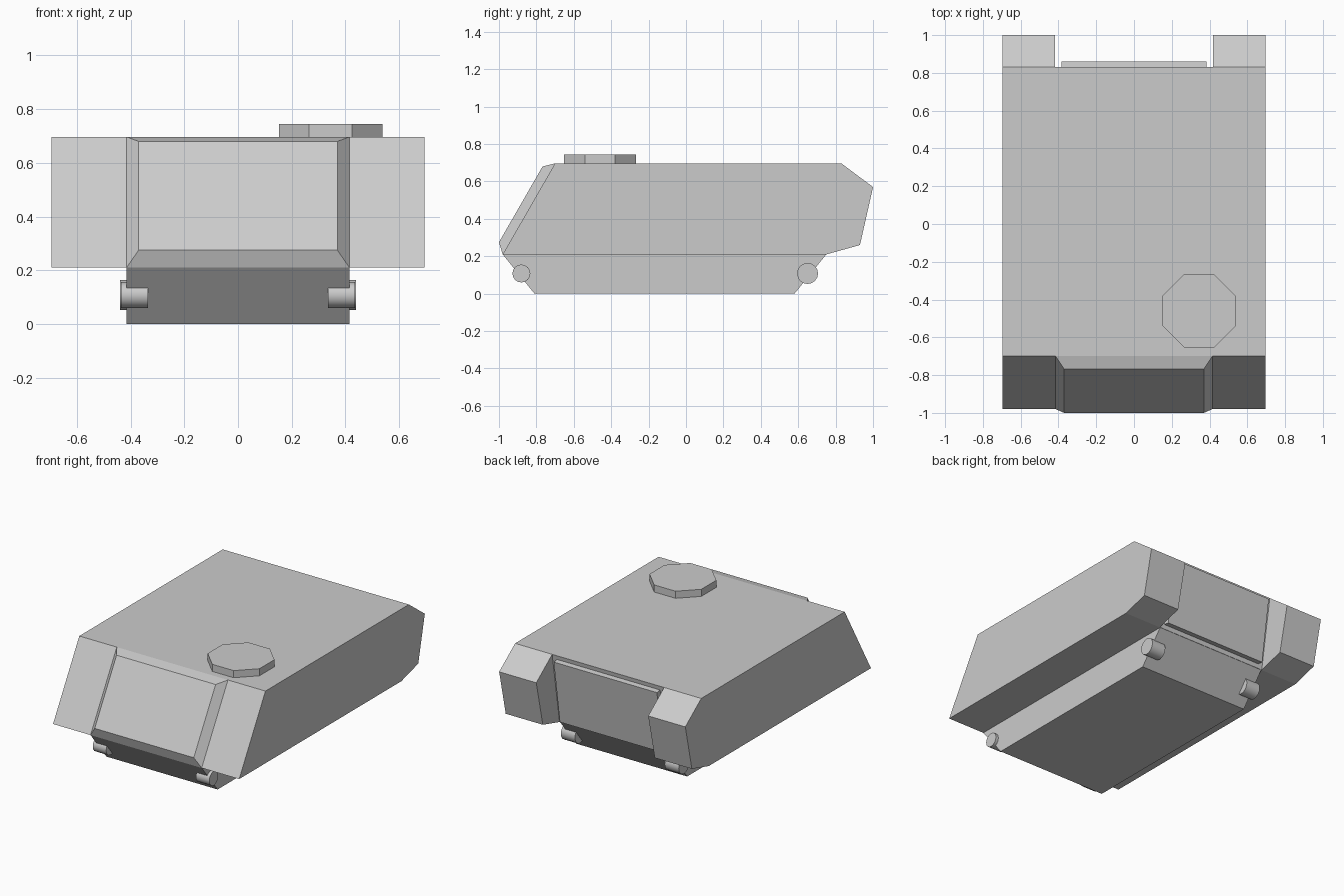
import bpy, bmesh, math

if "Cube" in bpy.data.objects:
    bpy.data.objects.remove(bpy.data.objects["Cube"])


def loft(name, loop_a, loop_b):
    """Closed solid between two matching loops of points."""
    bm = bmesh.new()
    a = [bm.verts.new(p) for p in loop_a]
    b = [bm.verts.new(p) for p in loop_b]
    bm.faces.new(a)
    bm.faces.new(b)
    for i in range(len(a)):
        j = (i + 1) % len(a)
        bm.faces.new((a[i], a[j], b[j], b[i]))
    bmesh.ops.recalc_face_normals(bm, faces=bm.faces)
    mesh = bpy.data.meshes.new(name)
    bm.to_mesh(mesh)
    bm.free()
    ob = bpy.data.objects.new(name, mesh)
    bpy.context.collection.objects.link(ob)
    return ob


def prism(name, profile, half_width):
    """Side profile (y, z) extruded evenly across x."""
    return loft(name, [(-half_width, y, z) for y, z in profile],
                [(half_width, y, z) for y, z in profile])


def panel(half_width, bottom, top):
    """Rectangle loop between two (y, z) edges."""
    w = half_width
    return [(-w, *bottom), (w, *bottom), (w, *top), (-w, *top)]


def cylinder(name, sides, radius, depth, location, rotation):
    bpy.ops.mesh.primitive_cylinder_add(vertices=sides, radius=radius, depth=depth,
                                        location=location, rotation=rotation)
    ob = bpy.context.object
    ob.name = name
    return ob


# Upper hull with side sponsons
hull = prism("upper_hull", [(-0.98, 0.21), (-0.70, 0.697), (0.83, 0.697),
                            (1.0, 0.57), (0.93, 0.26), (0.75, 0.21)], 0.695)

# Rear recess between the sponsons
cutter = prism("rear_recess_cutter", [(0.742, 0.15), (0.839, 0.75),
                                      (1.2, 0.75), (1.2, 0.15)], 0.418)
cutter.hide_render = True
cut = hull.modifiers.new("rear_recess", 'BOOLEAN')
cut.operation = 'DIFFERENCE'
cut.solver = 'EXACT'
cut.object = cutter
bpy.context.view_layer.objects.active = hull
bpy.ops.object.modifier_apply(modifier=cut.name)
bpy.data.objects.remove(cutter)

# Lower hull between the tracks
prism("lower_hull", [(-0.98, 0.21), (-0.81, 0), (0.58, 0), (0.75, 0.21)], 0.415)

# Bevelled plate on the sloping nose
loft("front_plate", panel(0.415, (-0.98, 0.21), (-0.70, 0.697)),
     panel(0.37, (-1.0, 0.275), (-0.767, 0.68)))

# Rear ramp door
prism("rear_door", [(0.755, 0.24), (0.795, 0.235), (0.86, 0.665), (0.825, 0.67)], 0.385)

# Octagonal roof hatch
cylinder("roof_hatch", 8, 0.209, 0.048, (0.345, -0.46, 0.721), (0, 0, math.pi / 8))

# Drive and idler axle stubs, both sides
for label, y, radius, outer in (("front", -0.88, 0.048, 0.435), ("rear", 0.65, 0.056, 0.44)):
    for side, sign in (("left", -1), ("right", 1)):
        inner = 0.335
        stub = cylinder(f"{label}_axle_{side}", 16, radius, outer - inner,
                        (sign * (inner + outer) / 2, y, 0.108), (0, math.pi / 2, 0))
        bpy.ops.object.shade_smooth_by_angle(angle=math.radians(30))
